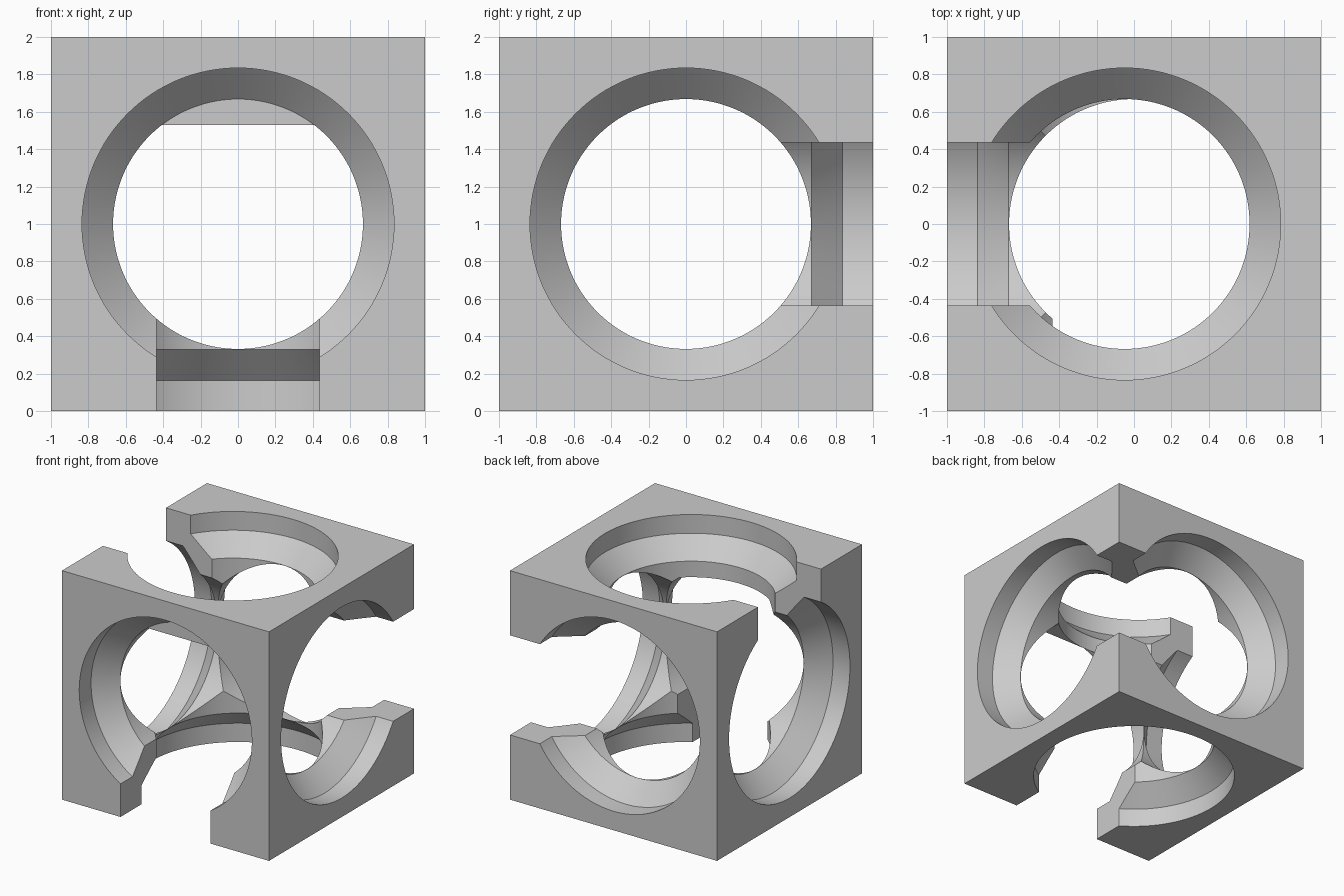
import bpy, bmesh, math
from mathutils import Matrix, Vector

if "Cube" in bpy.data.objects:
    bpy.data.objects.remove(bpy.data.objects["Cube"])

INNER, OUTER = 0.668, 0.834    # bore radii
CONE_IN, CONE_OUT = 0.67, 0.836  # distances from the centre where the cone starts and ends
SLOT = 0.435                   # half length of each edge gap
CENTRE = Vector((0, 0, 1))

grey = bpy.data.materials.new("mid grey")
grey.use_nodes = True
grey.diffuse_color = (0.6, 0.6, 0.6, 1)
grey.node_tree.nodes["Principled BSDF"].inputs["Base Color"].default_value = (0.6, 0.6, 0.6, 1)


def add_object(name, bm):
    bmesh.ops.recalc_face_normals(bm, faces=bm.faces[:])
    mesh = bpy.data.meshes.new(name)
    bm.to_mesh(mesh)
    bm.free()
    mesh.materials.append(grey)
    obj = bpy.data.objects.new(name, mesh)
    bpy.context.collection.objects.link(obj)
    return obj


def box(name, low, high):
    """Box between two corners measured from the cube centre."""
    low, high = Vector(low), Vector(high)
    bm = bmesh.new()
    bmesh.ops.create_cube(bm, size=1)
    bmesh.ops.scale(bm, vec=high - low, verts=bm.verts[:])
    bmesh.ops.translate(bm, vec=(low + high) / 2 + CENTRE, verts=bm.verts[:])
    return add_object(name, bm)


def bore(name, profile, rotation=Matrix(), offset=(0, 0, 0), sides=128):
    """Solid of revolution from (radius, height) pairs, turned to an axis."""
    bm = bmesh.new()
    rings = []
    for radius, height in profile:
        ring = []
        for i in range(sides):
            a = math.tau * i / sides
            ring.append(bm.verts.new((radius * math.cos(a), radius * math.sin(a), height)))
        rings.append(ring)
    for a, b in zip(rings, rings[1:]):
        for i in range(sides):
            j = (i + 1) % sides
            bm.faces.new((a[i], a[j], b[j], b[i]))
    bm.faces.new(rings[0])
    bm.faces.new(rings[-1])
    bm.transform(Matrix.Translation(CENTRE + Vector(offset)) @ rotation)
    return add_object(name, bm)


def combine(target, tool, operation="DIFFERENCE"):
    mod = target.modifiers.new(tool.name, "BOOLEAN")
    mod.operation, mod.solver, mod.object = operation, "EXACT", tool
    bpy.context.view_layer.objects.active = target
    bpy.ops.object.modifier_apply(modifier=mod.name)
    bpy.data.objects.remove(tool)


half = [(INNER, CONE_IN), (OUTER, CONE_OUT), (OUTER, 1.1)]
through = [(r, -h) for r, h in reversed(half)] + half
turn_x = Matrix.Rotation(math.pi / 2, 4, "Y")
turn_y = Matrix.Rotation(math.pi / 2, 4, "X")

# Cube with a stepped bore from front to back
frame = box("cube_frame", (-1, -1, -1), (1, 1, 1))
combine(frame, bore("front_back_bore", through, turn_y))

# Lip hanging inside the top of the front opening
combine(frame, box("front_lip", (-0.5, -0.668, 0.53), (0.5, -0.42, 0.72)), "UNION")

# Side to side bore, bottom bore and the slightly shifted top bore
combine(frame, bore("side_bore", through, turn_x))
combine(frame, bore("bottom_bore", [(r, -h) for r, h in [(INNER, -0.05)] + half]))
combine(frame, bore("top_bore", [(INNER, 0)] + half, offset=(-0.05, 0, 0)))

# Gaps through three edges, one along each axis
near, far = 0.4, 1.1
combine(frame, box("front_bottom_gap", (-SLOT, -far, -far), (SLOT, -near, -near)))
combine(frame, box("back_side_gap", (near, near, -SLOT), (far, far, SLOT)))
combine(frame, box("top_side_gap", (-far, -SLOT, near), (-near, SLOT, far)))

# Smooth bores with crisp edges
bpy.ops.object.select_all(action="DESELECT")
frame.select_set(True)
bpy.context.view_layer.objects.active = frame
bpy.ops.object.shade_smooth_by_angle(angle=math.radians(25))
